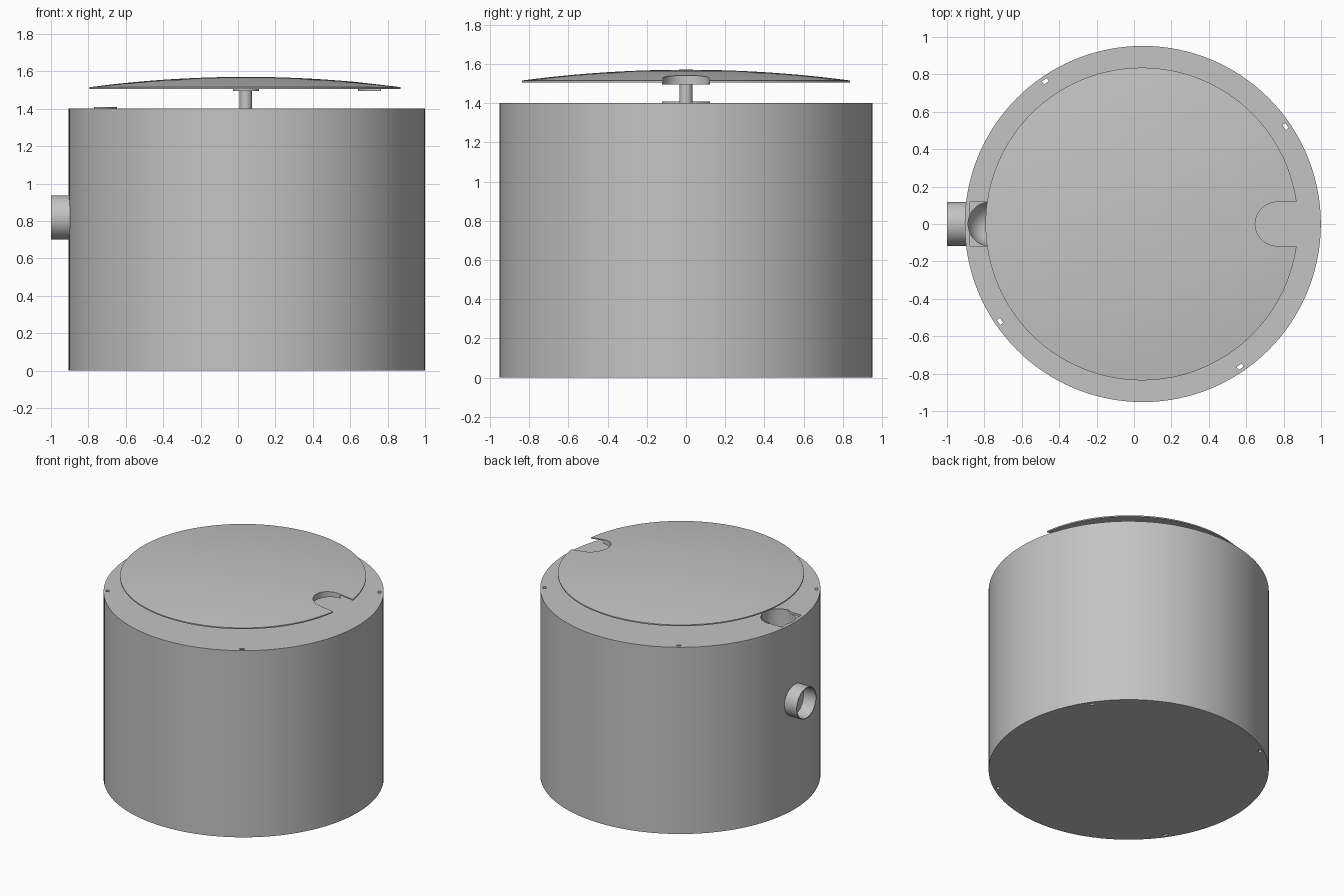
import bpy, bmesh, math
from mathutils import Matrix

cube = bpy.data.objects.get("Cube")
if cube:
    bpy.data.objects.remove(cube, do_unlink=True)

grey = bpy.data.materials.new("light grey")
grey.use_nodes = True
grey.diffuse_color = (0.55, 0.55, 0.55, 1)
grey.node_tree.nodes["Principled BSDF"].inputs["Base Color"].default_value = (0.55, 0.55, 0.55, 1)

CX = 0.047          # axis of the drum
R = 0.952           # drum radius
SLOT = 0.117        # slot half width


def make(name, bm):
    bmesh.ops.recalc_face_normals(bm, faces=bm.faces)
    mesh = bpy.data.meshes.new(name)
    bm.to_mesh(mesh)
    bm.free()
    mesh.materials.append(grey)
    obj = bpy.data.objects.new(name, mesh)
    bpy.context.collection.objects.link(obj)
    return obj


def lathe(name, profile, x, segments=96, closed=False):
    """Revolve (radius, z) points around a vertical axis at x."""
    bm = bmesh.new()
    verts = [bm.verts.new((r, 0, z)) for r, z in profile]
    edges = [bm.edges.new(p) for p in zip(verts, verts[1:])]
    if closed:
        edges.append(bm.edges.new((verts[-1], verts[0])))
    bmesh.ops.spin(bm, geom=verts + edges, cent=(0, 0, 0), axis=(0, 0, 1),
                   angle=math.tau, steps=segments)
    bmesh.ops.remove_doubles(bm, verts=bm.verts, dist=1e-5)
    bmesh.ops.translate(bm, verts=bm.verts, vec=(x, 0, 0))
    return make(name, bm)


def box(name, lo, hi, turn=0, at=(0, 0, 0)):
    size = [b - a for a, b in zip(lo, hi)]
    mid = [(a + b) / 2 for a, b in zip(lo, hi)]
    bm = bmesh.new()
    bmesh.ops.create_cube(bm, size=1, matrix=Matrix.Translation(at)
                          @ Matrix.Rotation(turn, 4, "Z")
                          @ Matrix.Translation(mid) @ Matrix.Diagonal((*size, 1)))
    return make(name, bm)


def cylinder(name, x, radius, z0, z1, segments=48):
    return lathe(name, [(0, z0), (radius, z0), (radius, z1), (0, z1)], x, segments)


def cut(target, cutter):
    """Subtract the cutter and discard it."""
    mod = target.modifiers.new("cut", "BOOLEAN")
    mod.operation, mod.solver, mod.object = "DIFFERENCE", "EXACT", cutter
    bpy.context.view_layer.objects.active = target
    bpy.ops.object.modifier_apply(modifier=mod.name)
    bpy.data.objects.remove(cutter, do_unlink=True)


def half_collar(name, x, facing, z0, z1):
    """Half-round wall around the closed end of a slot."""
    t = 0.006
    bm = bmesh.new()
    start = [bm.verts.new((x, -r, z)) for r, z in
             ((SLOT, z0), (SLOT + t, z0), (SLOT + t, z1), (SLOT, z1))]
    face = bm.faces.new(start)
    result = bmesh.ops.spin(bm, geom=[face], cent=(x, 0, 0), axis=(0, 0, facing),
                            angle=math.pi, steps=24)
    return make(name, bm)


# Drum body
body = cylinder("drum_body", CX, R, 0, 1.4, 128)

# Filling pocket on the rim: shallow square mouth plus a round-bottomed well
POCKET_X = -0.77
cut(body, box("mouth_cutter", (-0.876, -SLOT, 1.385), (POCKET_X, SLOT, 1.5)))
bowl = [(SLOT * math.sin(a), 1.22 - SLOT * math.cos(a))
        for a in (math.pi / 2 * i / 10 for i in range(11))]
bowl[0] = (0, 1.22 - SLOT)
cut(body, lathe("well_cutter", bowl + [(SLOT, 1.5), (0, 1.5)], POCKET_X, 48))

# Four small slots through the rim, top to bottom
for k in range(4):
    angle = math.radians(34.3 + 90 * k)
    cut(body, box("rim_slot_cutter", (0.914, -0.016, -0.1), (0.934, 0.016, 1.5),
                  angle, (CX, 0, 0)))

# Open side pipe
pipe = lathe("side_pipe", [(SLOT, 0), (SLOT, 0.16), (0.111, 0.16), (0.111, 0.02),
                           (0, 0.02), (0, 0)], 0, 48)
pipe.data.transform(Matrix.Translation((-0.84, 0, 0.818)) @ Matrix.Rotation(-math.pi / 2, 4, "Y"))

# Thin domed lid with a slot open to its edge
LID_X, LID_R, STEPS = 0.042, 0.836, 16


def dome(r):
    return 1.515 + 0.055 * (1 - (r / LID_R) ** 2)


radii = [LID_R * i / STEPS for i in range(STEPS + 1)]
top = [(r, dome(r)) for r in radii]
under = [(r, dome(r) - 0.009) for r in reversed(radii)]
lid = lathe("domed_lid", top + under, LID_X, 128)
NOTCH_X = 0.765
cut(lid, box("lid_slot_cutter", (NOTCH_X, -SLOT, 1.4), (1.0, SLOT, 1.7)))
cut(lid, cylinder("lid_notch_cutter", NOTCH_X, SLOT, 1.4, 1.7))

# Collars at the closed slot ends, the lid one trimmed to the dome
lid_collar = half_collar("lid_slot_collar", NOTCH_X, -1, 1.495, 1.6)
cut(lid_collar, lathe("dome_trim", [(r, dome(r) - 0.002) for r in radii]
                      + [(LID_R, 1.8), (0, 1.8)], LID_X, 128))
rim_collar = half_collar("rim_pocket_collar", POCKET_X, 1, 1.36, 1.408)

# Stem carrying the lid
stem = lathe("lid_stem", [(0, 1.39), (0.033, 1.39), (0.033, 1.495), (0.07, 1.495),
                          (0.07, 1.562), (0, 1.562)], LID_X, 48)

# Smooth round surfaces, keeping edges sharp
bpy.ops.object.select_all(action="DESELECT")
for obj in (body, pipe, lid, lid_collar, rim_collar, stem):
    obj.select_set(True)
bpy.context.view_layer.objects.active = body
bpy.ops.object.shade_smooth_by_angle(angle=math.radians(30))
